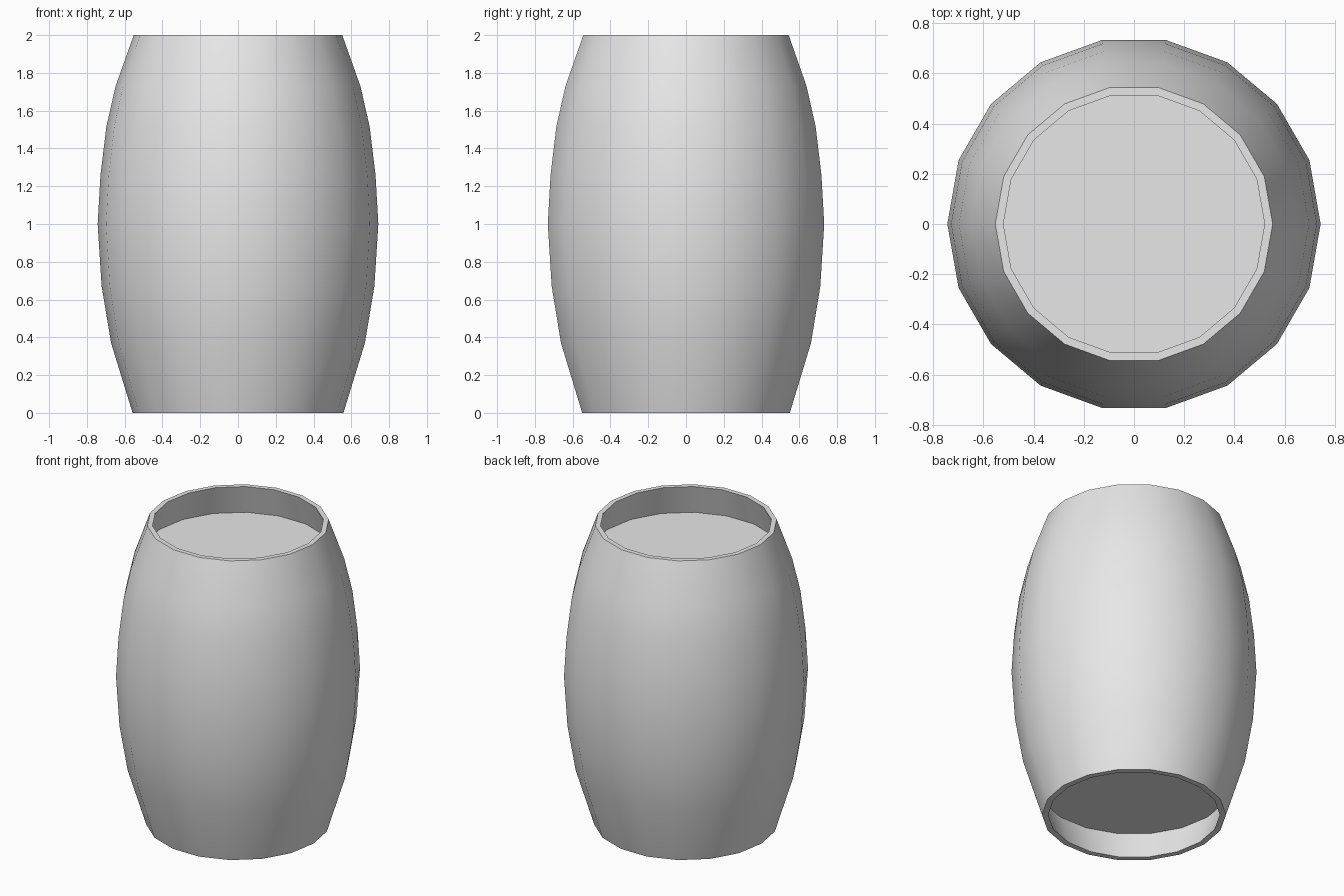
import bpy, bmesh, math

SIDES = 18

default = bpy.data.objects.get("Cube")
if default:
    bpy.data.objects.remove(default, do_unlink=True)

grey = bpy.data.materials.new("plain_grey")
grey.use_nodes = True
colour = (0.8, 0.8, 0.8, 1)
grey.diffuse_color = colour
grey.node_tree.nodes["Principled BSDF"].inputs["Base Color"].default_value = colour


def ring(bm, radius, z):
    step = 2 * math.pi / SIDES
    return [bm.verts.new((radius * math.cos(i * step), radius * math.sin(i * step), z))
            for i in range(SIDES)]


def finish(bm, name):
    mesh = bpy.data.meshes.new(name)
    bm.to_mesh(mesh)
    bm.free()
    mesh.materials.append(grey)
    obj = bpy.data.objects.new(name, mesh)
    bpy.context.collection.objects.link(obj)
    bpy.ops.object.select_all(action="DESELECT")
    obj.select_set(True)
    bpy.context.view_layer.objects.active = obj
    bpy.ops.object.shade_smooth_by_angle(angle=math.radians(30))
    return obj


def lathe(name, profile):
    bm = bmesh.new()
    rings = [ring(bm, r, z) for r, z in profile]
    for low, high in zip(rings, rings[1:]):
        for i in range(SIDES):
            j = (i + 1) % SIDES
            bm.faces.new((low[i], low[j], high[j], high[i]))
    return finish(bm, name)


def disc(name, radius, z, up):
    bm = bmesh.new()
    verts = ring(bm, radius, z)
    bm.faces.new(verts if up else verts[::-1])
    return finish(bm, name)


# Bulging wall, with thin rims that turn inward down to the recessed lids
lathe("barrel_wall", [
    (0.583, 0.2), (0.52, 0), (0.558, 0), (0.672, 0.37), (0.722, 0.67),
    (0.743, 1.0), (0.728, 1.26), (0.697, 1.515), (0.648, 1.73),
    (0.552, 2.0), (0.52, 2.0), (0.58, 1.8)])

# Recessed lids at both ends
disc("top_lid", 0.58, 1.8, True)
disc("bottom_lid", 0.583, 0.2, False)
